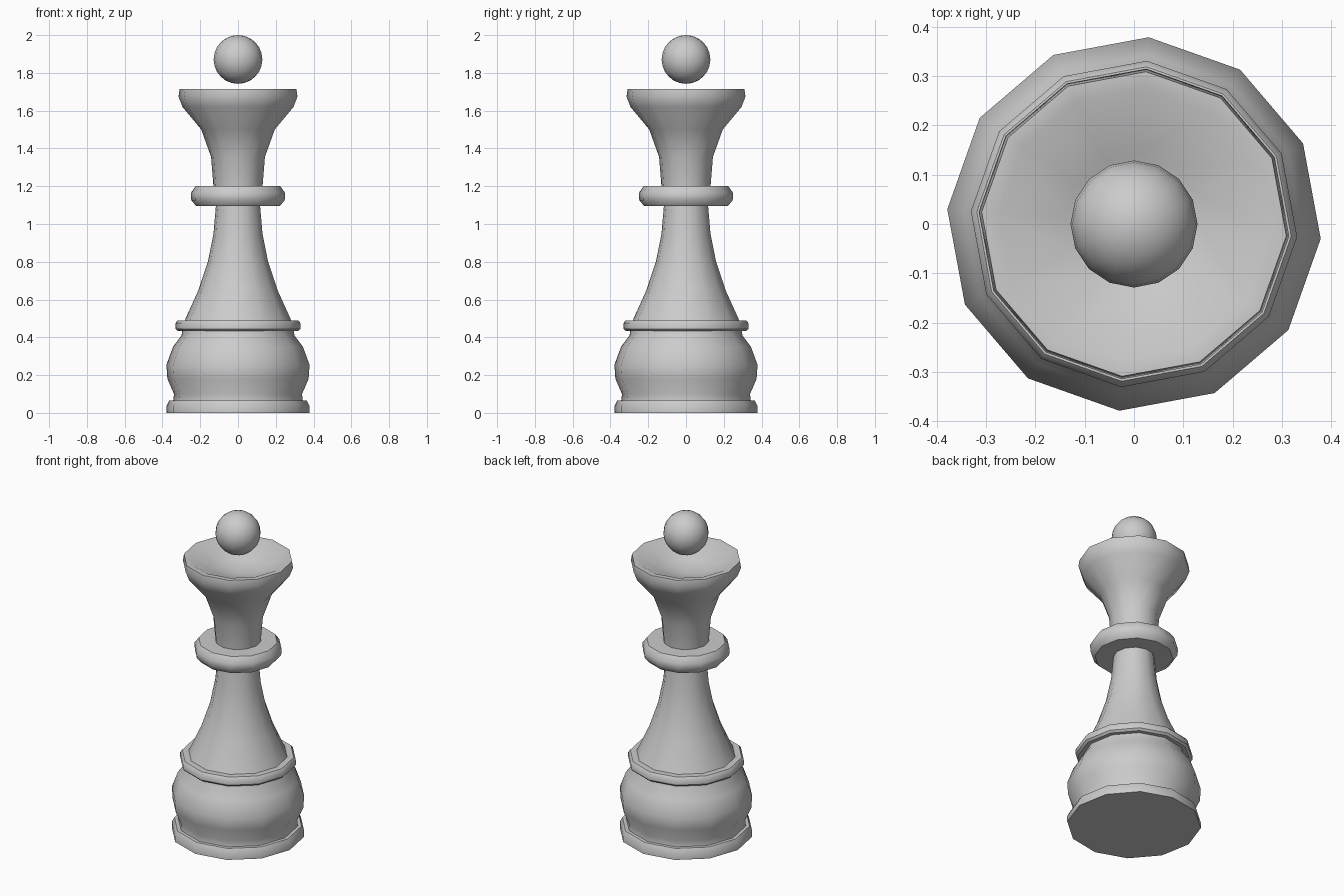
import bpy, bmesh, math

cube = bpy.data.objects.get("Cube")
if cube:
    bpy.data.objects.remove(cube, do_unlink=True)

SIDES = 12
TURN = math.radians(-4.5)

grey = bpy.data.materials.new("plain grey")
grey.use_nodes = True
grey.diffuse_color = (0.6, 0.6, 0.6, 1)
grey.node_tree.nodes["Principled BSDF"].inputs["Base Color"].default_value = (0.6, 0.6, 0.6, 1)


def finish(name, bm, angle):
    """Turn a bmesh into a named, smooth-shaded object."""
    bmesh.ops.recalc_face_normals(bm, faces=bm.faces)
    mesh = bpy.data.meshes.new(name)
    bm.to_mesh(mesh)
    bm.free()
    mesh.materials.append(grey)
    obj = bpy.data.objects.new(name, mesh)
    bpy.context.collection.objects.link(obj)
    bpy.ops.object.select_all(action="DESELECT")
    obj.select_set(True)
    bpy.context.view_layer.objects.active = obj
    bpy.ops.object.shade_smooth_by_angle(angle=math.radians(angle))
    return obj


def lathe(name, profile):
    """Spin (radius, height) points; both ends start and finish on the axis."""
    bm = bmesh.new()
    rings = []
    for r, z in profile:
        if r == 0:
            rings.append([bm.verts.new((0, 0, z))] * SIDES)
        else:
            angles = [TURN + math.tau * i / SIDES for i in range(SIDES)]
            rings.append([bm.verts.new((r * math.cos(a), r * math.sin(a), z)) for a in angles])
    for low, high in zip(rings, rings[1:]):
        for i in range(SIDES):
            j = (i + 1) % SIDES
            corners = dict.fromkeys((low[i], low[j], high[j], high[i]))
            bm.faces.new(list(corners))
    return finish(name, bm, 40)


# Foot plate and rounded base
lathe("foot_plate", [(0, 0), (.38, 0), (.38, .035), (.365, .065), (0, .065)])
lathe("bulging_base", [(0, .06), (.345, .06), (.34, .10), (.375, .18), (.38, .255),
                       (.345, .35), (.30, .41), (.295, .44), (0, .44)])

# Collar above the base
lathe("base_collar", [(0, .433), (.32, .433), (.332, .445), (.332, .475), (.32, .49), (0, .49)])

# Tapering stem
lathe("stem", [(0, .485), (.285, .485), (.21, .65), (.16, .80), (.13, .95), (.117, 1.10), (0, 1.10)])

# Ring round the neck
lathe("neck_ring", [(0, 1.095), (.222, 1.095), (.248, 1.125), (.25, 1.165), (.225, 1.20), (0, 1.20)])

# Flared crown with a shallow bowl
lathe("crown", [(0, 1.195), (.13, 1.195), (.143, 1.355), (.195, 1.50), (.295, 1.62),
                (.316, 1.675), (.31, 1.715), (.277, 1.715), (.14, 1.645), (0, 1.615)])

# Ball floating above the bowl
ball = bmesh.new()
bmesh.ops.create_uvsphere(ball, u_segments=16, v_segments=12, radius=.129)
finish("crown_ball", ball, 60).location.z = 1.871
